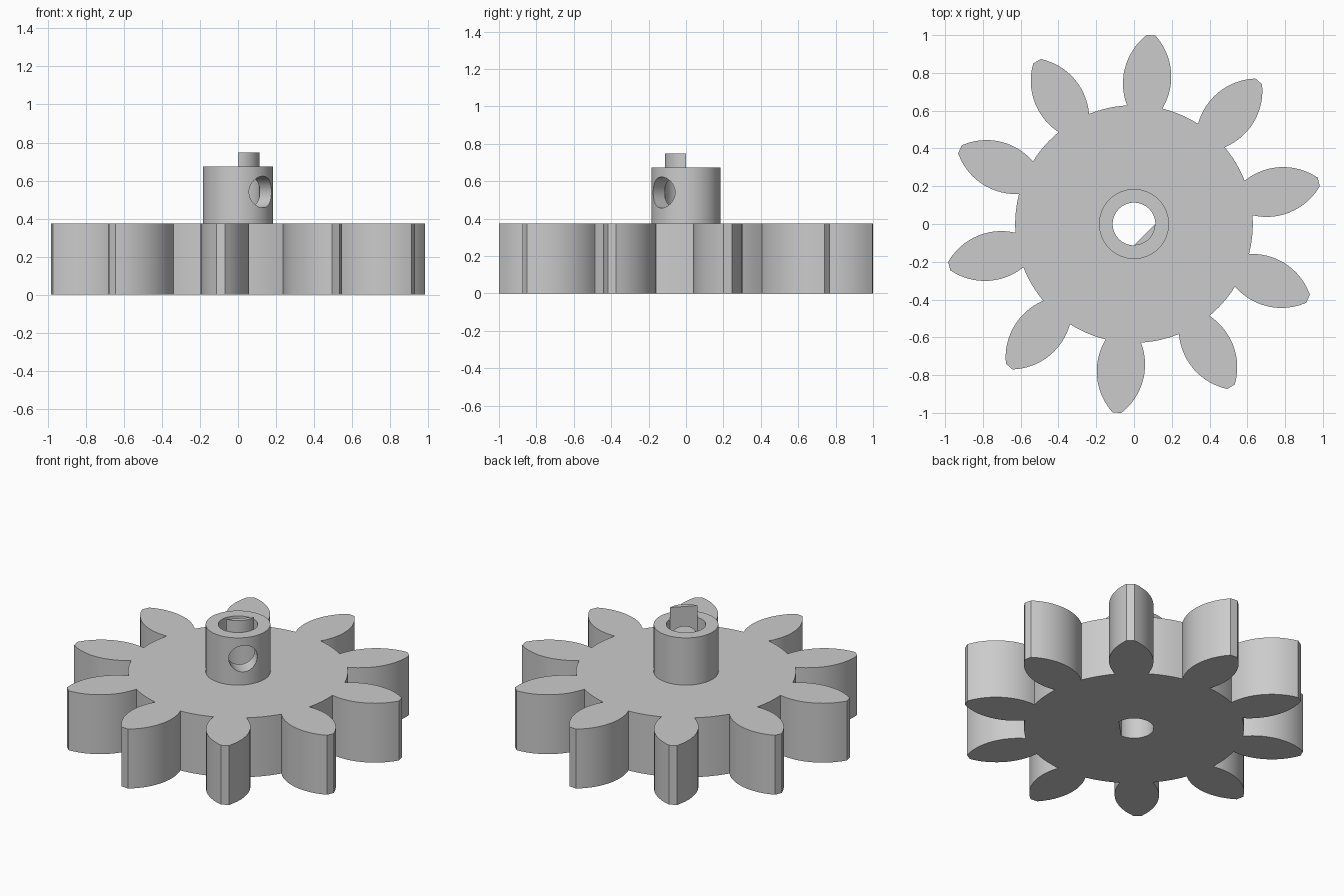
import bpy
import bmesh
from math import sin, cos, radians, sqrt, atan2, asin, pi
from mathutils import Matrix, Vector

if "Cube" in bpy.data.objects:
    bpy.data.objects.remove(bpy.data.objects["Cube"], do_unlink=True)

TEETH, FIRST_TOOTH = 10, radians(12.8)
ROOT_R, TIP_R = 0.622, 1.003
GEAR_H, HUB_H, KEY_H = 0.375, 0.673, 0.748
HUB_R, BORE_R, SCREW_R, SCREW_Z = 0.185, 0.113, 0.083, 0.54

grey = bpy.data.materials.new("plain_grey")
grey.use_nodes = True
grey.diffuse_color = (0.6, 0.6, 0.6, 1)
grey.node_tree.nodes["Principled BSDF"].inputs["Base Color"].default_value = (0.6, 0.6, 0.6, 1)


def prism(name, outline, z0, z1, matrix=None, bottom=True):
    """Extrude a counter-clockwise outline from z0 to z1."""
    bm = bmesh.new()
    low = [bm.verts.new((x, y, z0)) for x, y in outline]
    high = [bm.verts.new((x, y, z1)) for x, y in outline]
    bm.faces.new(high)
    if bottom:
        bm.faces.new(low[::-1])
    n = len(outline)
    for i in range(n):
        j = (i + 1) % n
        bm.faces.new((low[i], low[j], high[j], high[i]))
    if matrix:
        bm.transform(matrix)
    mesh = bpy.data.meshes.new(name)
    bm.to_mesh(mesh)
    bm.free()
    mesh.materials.append(grey)
    obj = bpy.data.objects.new(name, mesh)
    bpy.context.collection.objects.link(obj)
    return obj


def arc(radius, start, end, steps):
    return [(radius * cos(start + (end - start) * i / steps),
             radius * sin(start + (end - start) * i / steps)) for i in range(steps + 1)]


def activate(obj):
    bpy.ops.object.select_all(action='DESELECT')
    obj.select_set(True)
    bpy.context.view_layer.objects.active = obj


def combine(target, other, operation):
    mod = target.modifiers.new(operation.lower(), 'BOOLEAN')
    mod.operation = operation
    mod.solver = 'EXACT'
    mod.object = other
    activate(target)
    bpy.ops.object.modifier_apply(modifier=mod.name)
    bpy.data.objects.remove(other, do_unlink=True)


# Tooth flank: a circular arc bulging to each side of the tooth axis
FLANK_R, FLANK_MID = 0.325, 0.765
flank = []
for i in range(15):
    along = ROOT_R + (TIP_R - ROOT_R) * i / 14
    half = sqrt(FLANK_R ** 2 - (along - FLANK_MID) ** 2) - (FLANK_R - 0.127)
    flank.append((along, half))
tooth = [(a, -h) for a, h in flank] + [(a, h) for a, h in reversed(flank)]

# Gear outline: teeth joined by arcs along the root circle
outline = []
root_half = atan2(flank[0][1], flank[0][0])
root_r = Vector(flank[0]).length
for k in range(TEETH):
    t = FIRST_TOOTH + k * 2 * pi / TEETH
    outline += [(a * cos(t) - h * sin(t), a * sin(t) + h * cos(t)) for a, h in tooth]
    outline += arc(root_r, t + root_half, t + 2 * pi / TEETH - root_half, 6)[1:-1]
gear = prism("gear_with_hub", outline, 0, GEAR_H)

# Hub standing on the gear
hub = prism("hub", arc(HUB_R, 0, 2 * pi, 80)[:-1], GEAR_H - 0.1, HUB_H)
combine(gear, hub, 'UNION')

# D-shaped bore, its flat facing away from the set screw
bore = prism("bore_cutter", arc(BORE_R, 0, 1.5 * pi, 48), -0.1, 1)
combine(gear, bore, 'DIFFERENCE')

# Set screw hole through the hub wall and the flat
aim = Matrix.Translation((0, 0, SCREW_Z)) @ Vector((1, -1, 0)).to_track_quat('Z', 'Y').to_matrix().to_4x4()
screw = prism("screw_cutter", arc(SCREW_R, 0, 2 * pi, 48)[:-1], 0.02, 0.4, aim)
combine(gear, screw, 'DIFFERENCE')

# Key continuing the flat above the hub
key = prism("key_tab", arc(BORE_R, -pi / 2, 0, 16), HUB_H, KEY_H, bottom=False)

for part in (gear, key):
    activate(part)
    bpy.ops.object.shade_smooth_by_angle(angle=radians(25))
